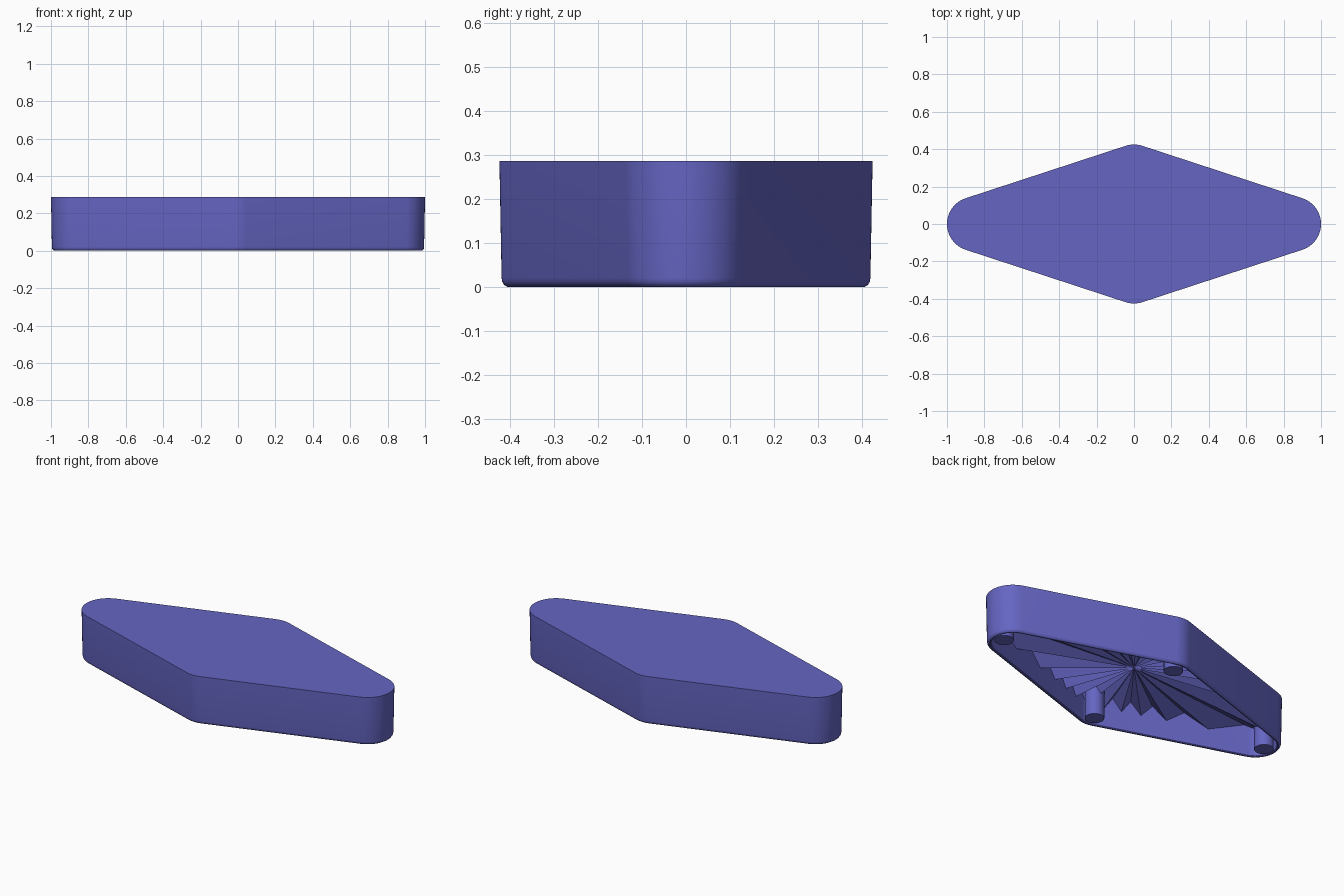
import bpy, bmesh, math
from mathutils import Vector

if "Cube" in bpy.data.objects:
    bpy.data.objects.remove(bpy.data.objects["Cube"])

TIP, SIDE = 0.855, 0.28      # corner circle centres on x and y
N = 20                       # segments per rounded corner

mat = bpy.data.materials.new("violet")
mat.diffuse_color = (0.13, 0.13, 0.55, 1)
mat.use_nodes = True
mat.node_tree.nodes["Principled BSDF"].inputs["Base Color"].default_value = mat.diffuse_color


def finish(bm, name, smooth=True):
    me = bpy.data.meshes.new(name)
    bm.to_mesh(me)
    bm.free()
    ob = bpy.data.objects.new(name, me)
    bpy.context.collection.objects.link(ob)
    me.materials.append(mat)
    if smooth:
        bpy.ops.object.select_all(action='DESELECT')
        ob.select_set(True)
        bpy.context.view_layer.objects.active = ob
        bpy.ops.object.shade_smooth_by_angle(angle=math.radians(35))
    return ob


def outline(r, z):
    """Rounded rhombus: hull of four circles of radius r."""
    lean = math.atan2(SIDE, TIP)
    tip_half, side_half = math.pi / 2 - lean, lean
    pts = []
    for k in range(4):
        a = k * math.pi / 2
        half = side_half if k % 2 else tip_half
        c = Vector((TIP * math.cos(a), SIDE * math.sin(a), z))
        for i in range(N + 1):
            t = a - half + 2 * half * i / N
            pts.append(c + Vector((r * math.cos(t), r * math.sin(t), 0)))
    return pts


def reach(t, r):
    """Distance from the centre to the outline along angle t."""
    a, b = Vector((TIP, 0)), Vector((0, SIDE))
    lo, hi = 0.0, 1.3
    for _ in range(30):
        m = (lo + hi) / 2
        p = Vector((abs(math.cos(t)), abs(math.sin(t)))) * m
        f = max(0, min(1, (p - a).dot(b - a) / (b - a).length_squared))
        inside = p.x / TIP + p.y / SIDE < 1 or (p - a.lerp(b, f)).length < r
        lo, hi = (m, hi) if inside else (lo, m)
    return lo


# Shell: flat top, drafted outer wall, rounded rim, inner wall
profile = [(0.145, 0.287), (0.140, 0.02), (0.1385, 0.011), (0.134, 0.004),
           (0.127, 0.0), (0.121, 0.001), (0.117, 0.005), (0.116, 0.012),
           (0.116, 0.21)]
bm = bmesh.new()
loops = [[bm.verts.new(p) for p in outline(r, z)] for r, z in profile]
n = len(loops[0])
bm.faces.new(loops[0])
for up, dn in zip(loops, loops[1:]):
    for i in range(n):
        j = (i + 1) % n
        bm.faces.new((dn[i], dn[j], up[j], up[i]))
finish(bm, "tile_shell")

# Pleated underside: folds radiating from the centre to the wall
bm = bmesh.new()
hub = bm.verts.new((0, 0, 0.168))
rim = []
for k in range(48):
    t = 2 * math.pi * k / 48
    d = reach(t, 0.135)
    z = 0.19 if k % 2 else 0.115
    rim.append(bm.verts.new((d * math.cos(t), d * math.sin(t), z)))
for k in range(48):
    bm.faces.new((hub, rim[(k + 1) % 48], rim[k]))
finish(bm, "pleated_underside", smooth=False)

# Four support posts
for name, x, y in (("right", 0.917, 0), ("left", -0.917, 0),
                   ("back", 0, 0.332), ("front", 0, -0.332)):
    bm = bmesh.new()
    bmesh.ops.create_cone(bm, cap_ends=True, segments=24, radius1=0.053,
                          radius2=0.053, depth=0.2)
    bmesh.ops.translate(bm, verts=bm.verts, vec=(x, y, 0.101))
    finish(bm, "post_" + name)
